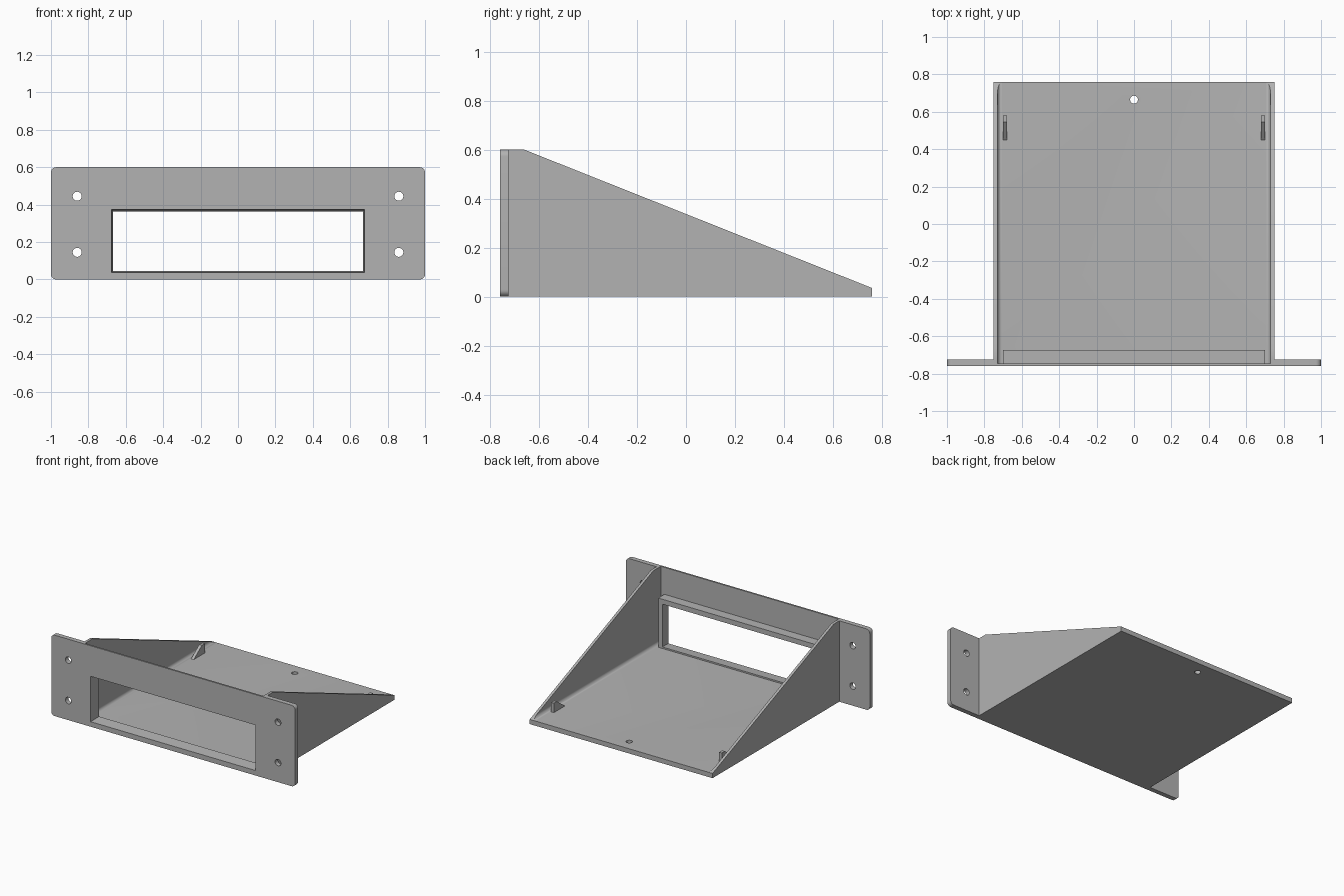
import bpy, bmesh
from math import sin, cos, pi, radians

if "Cube" in bpy.data.objects:
    bpy.data.objects.remove(bpy.data.objects["Cube"], do_unlink=True)

grey = bpy.data.materials.new("plain grey")
grey.use_nodes = True
grey.diffuse_color = (0.45, 0.45, 0.45, 1)
grey.node_tree.nodes["Principled BSDF"].inputs["Base Color"].default_value = grey.diffuse_color


def loft(name, start, end):
    """Closed solid between two matching outlines of 3D points."""
    bm = bmesh.new()
    a = [bm.verts.new(p) for p in start]
    b = [bm.verts.new(p) for p in end]
    bm.faces.new(a)
    bm.faces.new(b)
    for i in range(len(a)):
        j = (i + 1) % len(a)
        bm.faces.new((a[i], a[j], b[j], b[i]))
    bmesh.ops.recalc_face_normals(bm, faces=bm.faces)
    mesh = bpy.data.meshes.new(name)
    bm.to_mesh(mesh)
    bm.free()
    mesh.materials.append(grey)
    obj = bpy.data.objects.new(name, mesh)
    bpy.context.collection.objects.link(obj)
    return obj


def along_y(name, outline, y0, y1):
    return loft(name, [(x, y0, z) for x, z in outline], [(x, y1, z) for x, z in outline])


def along_x(name, outline, x0, x1):
    return loft(name, [(x0, y, z) for y, z in outline], [(x1, y, z) for y, z in outline])


def rect(half, z0, z1):
    return [(-half, z0), (half, z0), (half, z1), (-half, z1)]


def rounded_rect(half, z0, z1, r, steps=8):
    pts = []
    for k, (x, z) in enumerate(rect(half - r, z0 + r, z1 - r)):
        for i in range(steps + 1):
            t = pi + (k + i / steps) * pi / 2
            pts.append((x + r * cos(t), z + r * sin(t)))
    return pts


def circle(x, y, r, n=32):
    return [(x + r * cos(2 * pi * i / n), y + r * sin(2 * pi * i / n)) for i in range(n)]


def cut(obj, cutters):
    bpy.context.view_layer.objects.active = obj
    for c in cutters:
        mod = obj.modifiers.new("cut", 'BOOLEAN')
        mod.operation, mod.solver, mod.object = 'DIFFERENCE', 'EXACT', c
        bpy.ops.object.modifier_apply(modifier=mod.name)


FRONT, BACK, PANEL_BACK, POCKET = -0.76, 0.76, -0.725, -0.747
FLOOR, TOP = 0.035, 0.6

# Cutters: inner cavity with filleted floor, tapered window, holes
cavity = along_y("cavity_cutter", rounded_rect(0.73, FLOOR, 1.0, 0.025), POCKET, 1.0)
window = loft("window_cutter",
              [(x, FRONT - 0.01, z) for x, z in rect(0.678, 0.036, 0.375)],
              [(x, -0.665, z) for x, z in rect(0.666, 0.047, 0.362)])
screw_holes = [along_y("screw_hole_cutter", circle(x, z, 0.024), -0.8, -0.7)
               for x in (-0.86, 0.86) for z in (0.145, 0.445)]
floor_outline = circle(0, 0.665, 0.021)
floor_hole = loft("floor_hole_cutter", [(x, y, -0.1) for x, y in floor_outline],
                  [(x, y, 0.1) for x, y in floor_outline])

# Front panel with rounded corners
panel = along_y("front_panel", rounded_rect(1.0, 0, TOP, 0.028), FRONT, PANEL_BACK)
cut(panel, [cavity, window] + screw_holes)

# Tray with sloping side walls
tray = along_x("tray", [(PANEL_BACK, 0), (BACK, 0), (BACK, FLOOR), (-0.66, TOP), (PANEL_BACK, TOP)],
               -0.75, 0.75)
cut(tray, [cavity, floor_hole])

# Frame behind the window
frame = along_y("window_frame", rect(0.7, FLOOR, 0.4), POCKET, -0.675)
cut(frame, [window])

# Small retaining ribs on the floor
ribs = [along_x(side + "_rib", [(0.45, FLOOR), (0.58, FLOOR), (0.58, 0.105), (0.545, 0.105)],
                s * 0.678, s * 0.7) for side, s in (("left", 1), ("right", -1))]

for c in [cavity, window, floor_hole] + screw_holes:
    bpy.data.objects.remove(c, do_unlink=True)

# Smooth the fillets and holes, keep edges sharp
bpy.ops.object.select_all(action='DESELECT')
for obj in (panel, tray):
    obj.select_set(True)
bpy.context.view_layer.objects.active = tray
bpy.ops.object.shade_smooth_by_angle(angle=radians(30))
